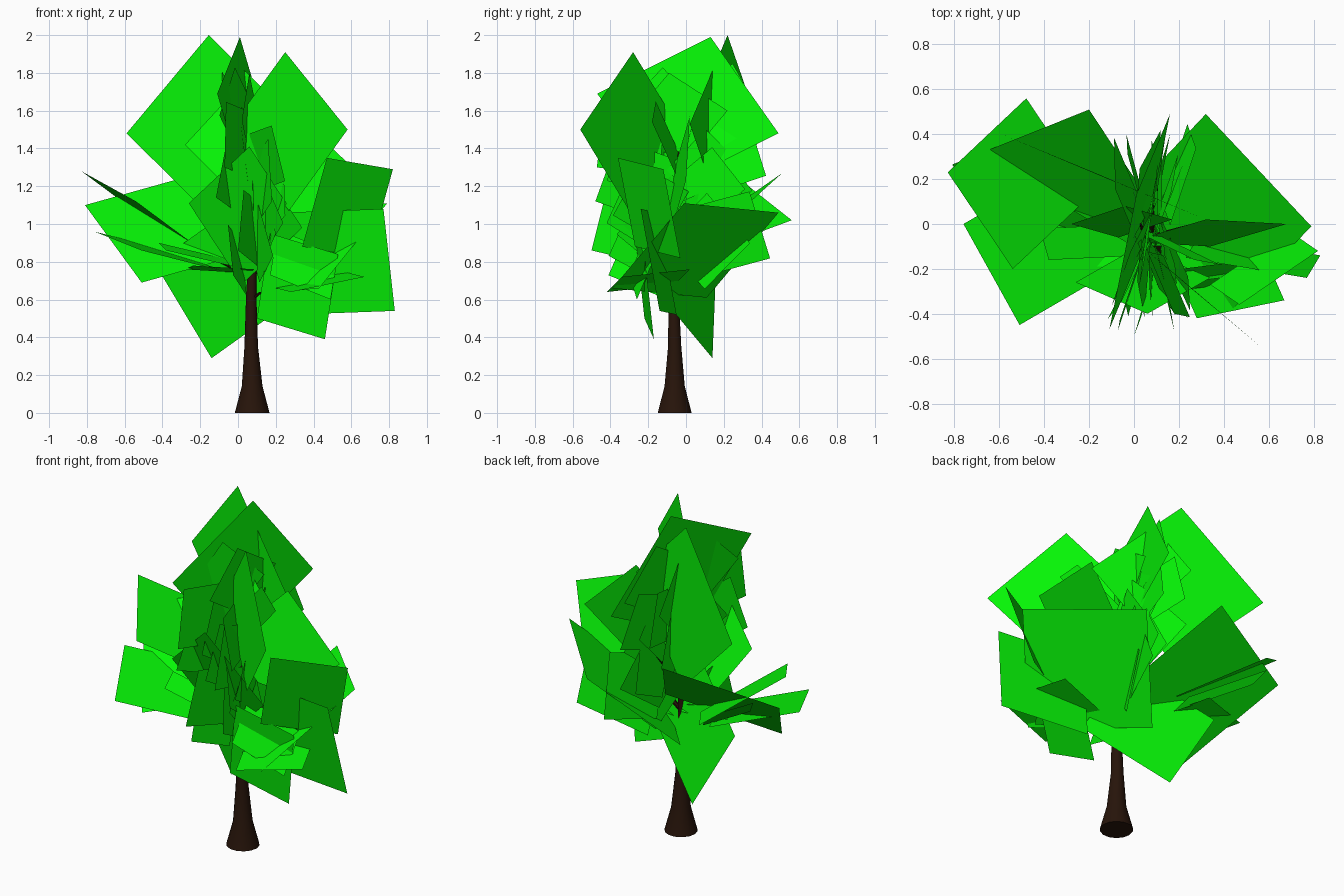
import bpy, bmesh, math, random
from mathutils import Vector

random.seed(4)


def material(name, rgb):
    m = bpy.data.materials.new(name)
    m.diffuse_color = (*rgb, 1)
    return m


BARK = material("bark", (0.020, 0.007, 0.003))
LEAF = material("leaf", (0.002, 0.93, 0.002))


def finish(bm, name, mat, smooth=False):
    mesh = bpy.data.meshes.new(name)
    bm.to_mesh(mesh)
    bm.free()
    mesh.materials.append(mat)
    ob = bpy.data.objects.new(name, mesh)
    bpy.context.collection.objects.link(ob)
    if smooth:
        bpy.ops.object.select_all(action='DESELECT')
        ob.select_set(True)
        bpy.context.view_layer.objects.active = ob
        bpy.ops.object.shade_smooth_by_angle(angle=math.radians(40))


def tube(name, rings, sides):
    """Round limb through (x, y, z, radius) rings, horizontal sections."""
    bm = bmesh.new()
    loops = []
    for x, y, z, r in rings:
        loops.append([bm.verts.new((x + r * math.cos(math.tau * i / sides),
                                    y + r * math.sin(math.tau * i / sides), z))
                      for i in range(sides)])
    for a, b in zip(loops, loops[1:]):
        for i in range(sides):
            j = (i + 1) % sides
            bm.faces.new((a[i], a[j], b[j], b[i]))
    bm.faces.new(loops[0][::-1])
    bm.faces.new(loops[-1])
    finish(bm, name, BARK, True)


def card(bm, a, b, d):
    """Flat leaf card from a corner and its two neighbours."""
    a, b, d = Vector(a), Vector(b), Vector(d)
    bm.faces.new([bm.verts.new(p) for p in (a, b, b + d - a, d)])


# trunk with flared foot
tube("trunk", [(0.075, -0.06, 0, 0.092), (0.075, -0.06, 0.14, 0.055),
               (0.07, -0.06, 0.35, 0.036), (0.07, -0.065, 0.6, 0.028),
               (0.075, -0.07, 0.8, 0.022), (0.06, -0.06, 1.1, 0.016),
               (0.04, -0.03, 1.4, 0.01), (0.03, 0.0, 1.6, 0.004)], 14)

# branches: start height and tip
for i, (h, tip) in enumerate([(0.6, (0.12, -0.09, 0.64)), (0.72, (-0.18, 0.02, 0.84)),
                              (0.72, (0.28, 0.0, 0.95)), (0.85, (0.1, 0.16, 1.15))]):
    tube(f"branch_{i + 1}", [(0.07, -0.065, h, 0.018), (*tip, 0.007)], 6)

# large leaf cards: one corner and its two neighbours
big = [
    ((-0.155, 0.22, 2.0), (-0.59, 0.40, 1.48), (0.32, 0.02, 1.53)),
    ((0.01, 0.13, 1.99), (0.16, 0.49, 1.48), (-0.11, -0.47, 1.69)),
    ((0.25, -0.28, 1.91), (0.58, -0.56, 1.50), (-0.06, -0.02, 1.48)),
    ((-0.81, 0.265, 1.10), (-0.51, -0.19, 0.69), (-0.20, 0.51, 1.27)),
    ((-0.83, 0.23, 1.28), (-0.48, 0.56, 1.02), (-0.54, -0.20, 1.12)),
    ((-0.76, 0.0, 0.96), (-0.51, -0.45, 0.86), (-0.33, 0.25, 0.85)),
    ((0.32, 0.49, 1.06), (0.79, -0.01, 1.11), (-0.04, 0.11, 0.61)),
    ((0.83, -0.14, 0.54), (0.77, -0.24, 1.08), (0.29, -0.05, 0.52)),
    ((0.82, -0.12, 1.29), (0.69, -0.03, 0.82), (0.47, -0.36, 1.35)),
    ((-0.14, 0.14, 0.29), (-0.44, 0.16, 0.79), (0.28, -0.11, 0.59)),
    ((0.46, -0.17, 0.39), (0.53, -0.22, 0.84), (0.10, -0.22, 0.50)),
    ((0.28, -0.42, 0.64), (0.67, -0.34, 0.72), (0.12, -0.06, 0.68)),
    ((-0.26, -0.26, 1.11), (0.06, -0.40, 1.41), (0.02, -0.10, 0.68)),
]
bm = bmesh.new()
for c in big:
    card(bm, *c)
finish(bm, "large_leaves", LEAF)

# middle leaf cards closer to the trunk
middle = [
    ((0.68, 0.0, 1.23), (0.34, -0.10, 0.89), (0.32, 0.02, 1.57)),
    ((0.27, -0.16, 1.65), (0.38, -0.18, 1.54), (-0.02, -0.02, 1.34)),
    ((-0.28, 0.0, 1.42), (-0.04, 0.08, 1.68), (-0.07, -0.06, 1.21)),
    ((0.06, -0.09, 1.80), (0.10, 0.22, 1.60), (0.02, -0.30, 1.55)),
    ((0.53, -0.16, 0.84), (0.21, -0.20, 0.97), (0.49, -0.26, 0.60)),
    ((-0.42, -0.02, 0.90), (-0.38, -0.16, 0.86), (0.0, 0.0, 0.80)),
    ((-0.28, -0.02, 0.76), (-0.24, -0.19, 0.78), (0.05, -0.02, 0.74)),
    ((-0.68, 0.33, 1.12), (-0.62, 0.27, 1.03), (-0.25, 0.17, 0.86)),
    ((0.0, -0.50, 0.86), (0.03, -0.42, 1.18), (0.10, -0.16, 0.78)),
    ((0.18, -0.48, 1.12), (0.16, -0.36, 1.45), (0.10, -0.14, 1.00)),
]
bm = bmesh.new()
for c in middle:
    card(bm, *c)
finish(bm, "middle_leaves", LEAF)

# small leaf cards: steep squares fanned around the trunk, mostly front and back
bm = bmesh.new()
for i in range(22):
    side = 1 if i % 2 else -1
    az = side * math.pi / 2 + random.uniform(-0.5, 0.5)
    z = 0.68 + 0.74 * i / 21
    out = Vector((math.cos(az), math.sin(az), 0))
    across = Vector((-out.y, out.x, 0)) * random.uniform(-0.25, 0.25)
    tilt = random.uniform(0.1, 0.8)
    size = random.uniform(0.28, 0.38)
    u = (out * math.cos(tilt) + Vector((0, 0, math.sin(tilt)))) * size
    v = (-out * math.sin(tilt) + Vector((0, 0, math.cos(tilt))) + across).normalized() * size
    start = Vector((0.08, -0.02, z - 0.06)) + out * 0.13
    card(bm, start, start + u, start + v)
finish(bm, "small_leaves", LEAF)
